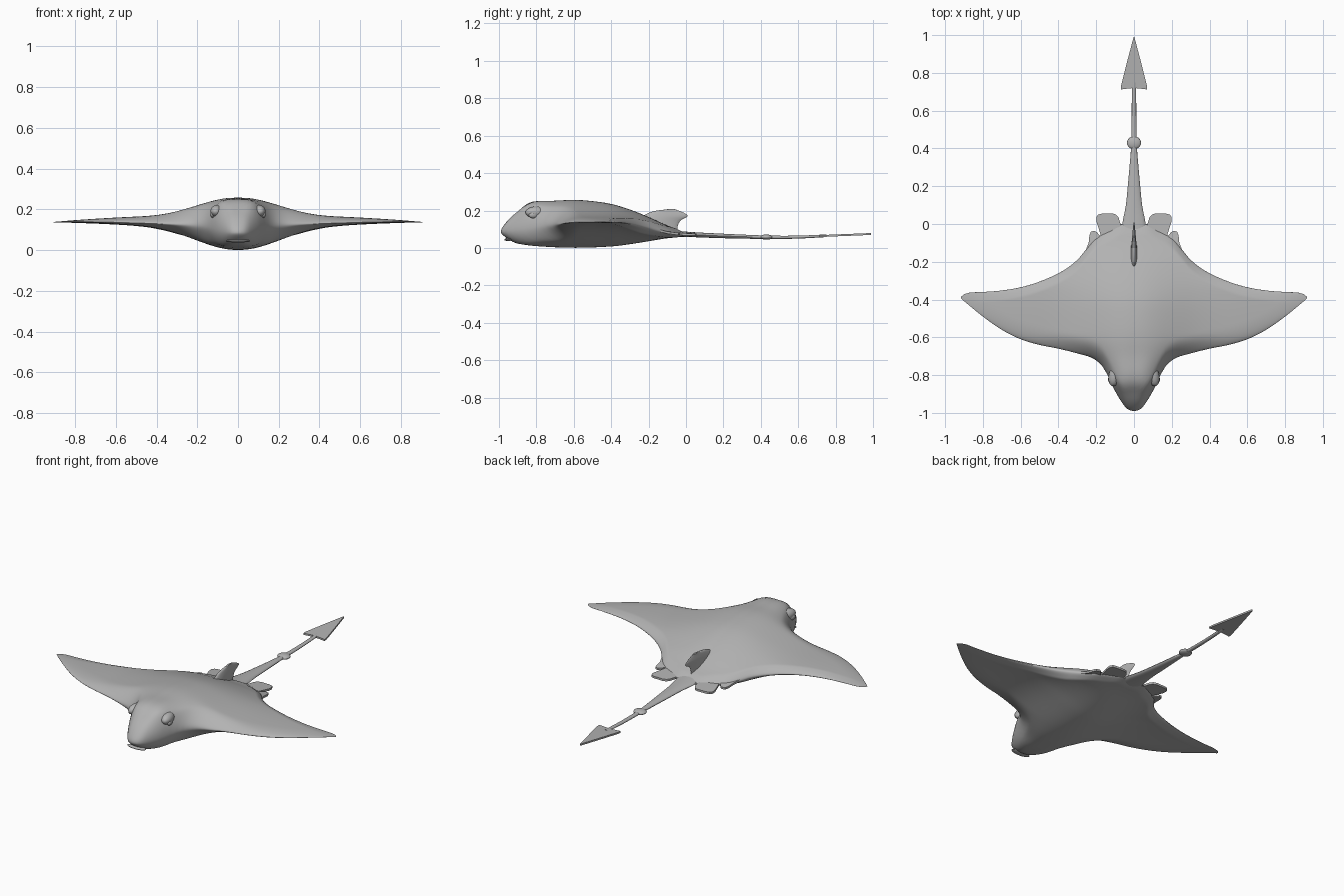
import bpy, bmesh, math

if "Cube" in bpy.data.objects:
    bpy.data.objects.remove(bpy.data.objects["Cube"])

grey = bpy.data.materials.new("ray grey")
grey.diffuse_color = (0.45, 0.45, 0.45, 1)
grey.use_nodes = True
grey.node_tree.nodes["Principled BSDF"].inputs["Base Color"].default_value = grey.diffuse_color


def curve(*pts):
    """Smooth interpolation through (position, value) points."""
    n = len(pts)
    slope = []
    for i in range(n):
        a, b = pts[max(i - 1, 0)], pts[min(i + 1, n - 1)]
        slope.append((b[1] - a[1]) / (b[0] - a[0]))

    def f(t):
        t = min(max(t, pts[0][0]), pts[-1][0])
        i = next(k for k in range(n - 1) if t <= pts[k + 1][0])
        h = pts[i + 1][0] - pts[i][0]
        s = (t - pts[i][0]) / h
        return ((2*s**3 - 3*s*s + 1) * pts[i][1] + (s**3 - 2*s*s + s) * h * slope[i]
                + (3*s*s - 2*s**3) * pts[i + 1][1] + (s**3 - s*s) * h * slope[i + 1])
    return f


def finish(name, bm, angle=40):
    bmesh.ops.remove_doubles(bm, verts=bm.verts, dist=1e-5)
    bmesh.ops.recalc_face_normals(bm, faces=bm.faces)
    me = bpy.data.meshes.new(name)
    bm.to_mesh(me)
    bm.free()
    me.materials.append(grey)
    ob = bpy.data.objects.new(name, me)
    bpy.context.collection.objects.link(ob)
    bpy.ops.object.select_all(action='DESELECT')
    ob.select_set(True)
    bpy.context.view_layer.objects.active = ob
    bpy.ops.object.shade_smooth_by_angle(angle=math.radians(angle))
    return ob


def loft(name, rings, angle=40):
    """Skin closed rings of points and cap both ends."""
    bm = bmesh.new()
    rows = [[bm.verts.new(p) for p in r] for r in rings]
    n = len(rows[0])
    for a, b in zip(rows, rows[1:]):
        for i in range(n):
            bm.faces.new((a[i], a[(i + 1) % n], b[(i + 1) % n], b[i]))
    bm.faces.new(rows[0])
    bm.faces.new(rows[-1][::-1])
    return finish(name, bm, angle)


def plate(name, outline, z_of, half):
    """Thin flat fin from an (x, y) outline, following a height rule."""
    return loft(name, [[(x, y, z_of(x, y) + s * half) for x, y in outline] for s in (-1, 1)])


def ball(name, centre, size, tilt=0):
    bpy.ops.mesh.primitive_uv_sphere_add(segments=24, ring_count=14, location=centre, rotation=(0, 0, tilt))
    ob = bpy.context.object
    ob.name = name
    ob.scale = size
    ob.data.materials.append(grey)
    bpy.ops.object.shade_smooth()


# Body and wings: outline, centre-line profile and wing thickness
front = curve((0, -.99), (.025, -.985), (.05, -.965), (.1, -.885), (.14, -.80), (.17, -.75), (.22, -.71),
              (.3, -.685), (.4, -.66), (.5, -.64), (.6, -.61), (.7, -.56), (.8, -.49), (.88, -.425), (.915, -.395))
back = curve((0, .0), (.07, -.0), (.12, -.03), (.2, -.075), (.25, -.13), (.3, -.19), (.38, -.25), (.5, -.305),
             (.6, -.335), (.7, -.352), (.8, -.36), (.89, -.366), (.915, -.385))
top = curve((-1, .13), (-.95, .165), (-.9, .195), (-.85, .235), (-.8, .25), (-.7, .252), (-.6, .257), (-.5, .25),
            (-.4, .235), (-.3, .205), (-.2, .165), (-.1, .12), (0, .085))
bottom = curve((-1, .055), (-.95, .035), (-.9, .023), (-.8, .01), (-.6, .001), (-.4, .008), (-.3, .02),
               (-.2, .036), (-.1, .052), (0, .06))
edge = curve((-1, .085), (-.9, .1), (-.8, .115), (-.7, .125), (-.6, .137), (-.35, .135), (-.2, .108), (-.1, .082),
             (0, .072))
thick = curve((0, 0), (.3, .008), (.5, .016), (.6, .016), (.75, .01), (.915, .002))


def surface(x, y, side):
    """Height of the upper (+1) or lower (-1) skin."""
    d_front, d_back = y - front(x), back(x) - y
    r = .1
    e = math.sqrt(max(0, 1 - (1 - min(d_front / r, 1)) ** 2)) * min(1, max(0, d_back) / .05) ** .5
    k = min(max((y + .8) / .22, 0), 1)
    k = k * k * (3 - 2 * k)
    width, power = .165 + .135 * k, 3 - k
    bell = math.exp(-(x / width) ** power)
    mid = edge(y)
    core = (top(y) if side > 0 else bottom(y)) - mid
    return mid + e * (core * bell + side * thick(x) * (1.15 if side > 0 else .6))


half_x = [.915 * (i / 44) ** 1.15 for i in range(43)] + [.9, .908, .913, .915]
xs = [-x for x in reversed(half_x[1:])] + half_x
N = 48
vs = [(1 - math.cos(math.pi * i / N)) / 2 for i in range(N + 1)]
rings = []
for x in xs:
    a = abs(x)
    ys = [front(a) + (back(a) - front(a)) * v for v in vs]
    rings.append([(x, y, surface(a, y, 1)) for y in ys] + [(x, y, surface(a, y, -1)) for y in ys[-2:0:-1]])
loft("body", rings, 60)

# Pelvic fins behind the wings
inner = [(.05, -.1), (.06, 0), (.07, -.005), (.082, .035), (.095, .05), (.115, .056), (.17, .055), (.19, .05),
         (.2, .035), (.198, .01), (.185, -.03), (.17, -.075), (.15, -.12)]
outer = [(.15, -.12), (.175, -.07), (.195, -.045), (.21, -.036), (.228, -.04), (.236, -.06), (.24, -.1),
         (.26, -.15), (.2, -.16)]
for side, label in ((-1, "left"), (1, "right")):
    for nm, shape in (("inner", inner), ("outer", outer)):
        plate(f"{label}_{nm}_pelvic_fin", [(side * x, y) for x, y in shape], lambda x, y: edge(y), .006)

# Eyes and brow bulges
for s, label in ((-1, "left"), (1, "right")):
    ball(label + "_brow", (s * .1, -.8, .19), (.033, .06, .032), s * .25)
    ball(label + "_eye", (s * .122, -.815, .176), (.014, .026, .018), s * .3)

# Mouth lip under the snout
ball("mouth", (0, -.95, .045), (.06, .022, .008))

# Tail
tail_w = curve((-.08, .07), (0, .062), (.1, .043), (.2, .033), (.3, .024), (.42, .015), (.75, .011))
tail_t = curve((-.08, .018), (0, .014), (.2, .012), (.45, .009), (.75, .007))
tail_z = curve((-.08, .078), (0, .073), (.2, .064), (.45, .057), (.6, .058), (.75, .065), (1, .075))
loft("tail", [[(tail_w(y) * math.cos(a), y, tail_z(y) + tail_t(y) * math.sin(a))
               for a in (math.tau * j / 16 for j in range(16))]
              for y in (-.08 + .83 * i / 24 for i in range(25))])
ball("tail_bead", (0, .43, .058), (.037, .034, .014))

# Arrow-shaped tail tip
plate("tail_tip", [(0, .72), (.04, .716), (.07, .712), (.068, .735), (.035, .865), (.002, .99), (-.002, .99),
                   (-.035, .865), (-.068, .735), (-.07, .712), (-.04, .716)],
      lambda x, y: tail_z(y), .005)

# Dorsal fin: horizontal slices, swept back
lead = curve((.08, -.27), (.16, -.245), (.18, -.215), (.2, -.16), (.207, -.1))
trail = curve((.08, -.03), (.1, -.045), (.13, -.04), (.15, -.025), (.17, .01), (.19, -.015), (.207, -.06))
slices = []
for i in range(15):
    z = .08 + .127 * i / 14
    a, b = lead(z), trail(z)
    w = .023 * (1 - .75 * ((z - .08) / .127) ** 2)
    slice_ = []
    for j in range(20):
        t = math.tau * j / 20
        u = (1 - math.cos(t)) / 2
        slice_.append((w * math.sin(t) * (1.25 - .75 * u), a + (b - a) * u, z))
    slices.append(slice_)
loft("dorsal_fin", slices)
